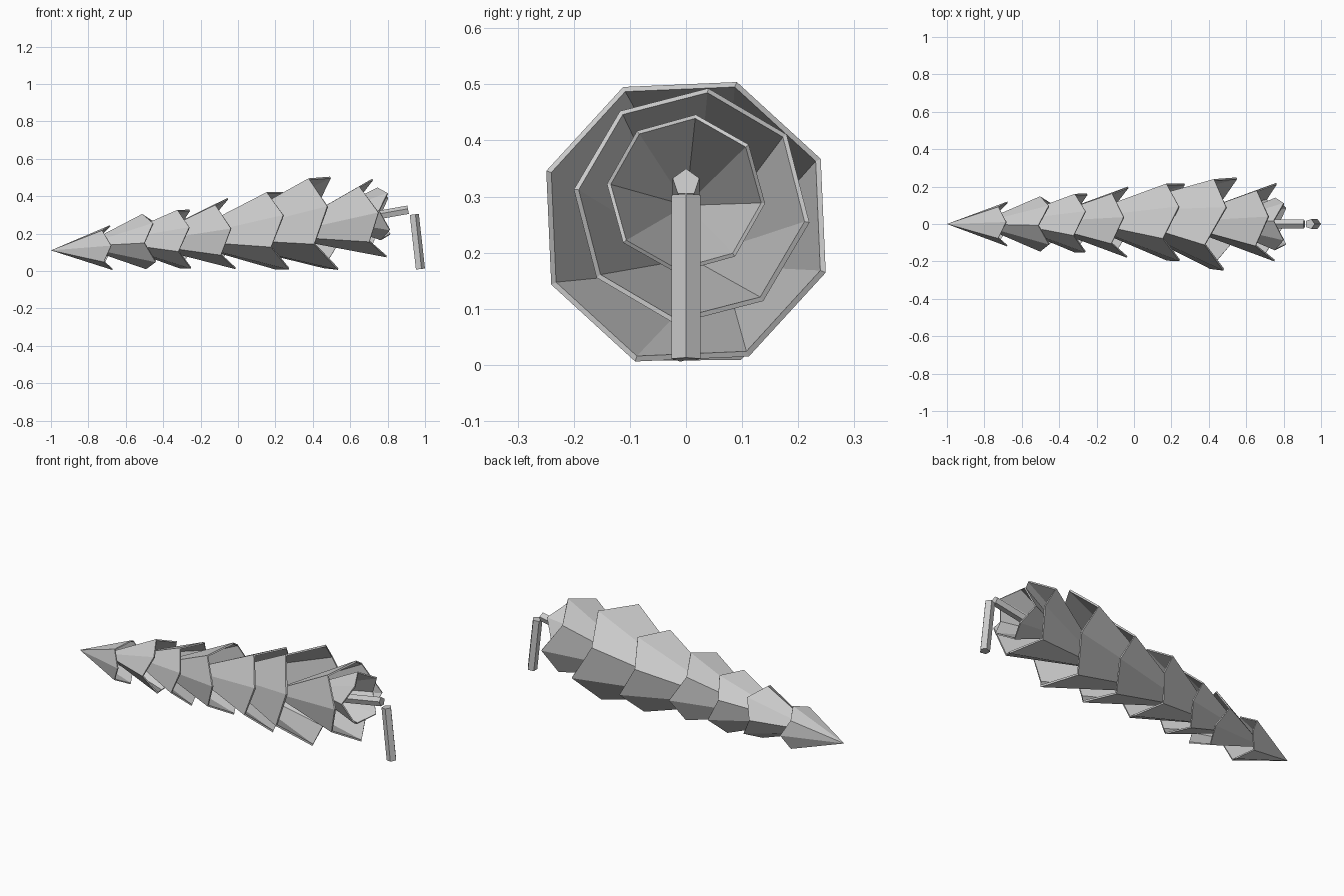
import bpy
import bmesh
from math import sin, cos, tau, radians
from mathutils import Vector

cube = bpy.data.objects.get("Cube")
if cube:
    bpy.data.objects.remove(cube, do_unlink=True)

mat = bpy.data.materials.new("light_grey")
mat.use_nodes = True
grey = (0.6, 0.6, 0.6, 1)
mat.diffuse_color = grey
mat.node_tree.nodes["Principled BSDF"].inputs["Base Color"].default_value = grey


def finish(name, bm):
    mesh = bpy.data.meshes.new(name)
    bm.to_mesh(mesh)
    bm.free()
    mesh.materials.append(mat)
    obj = bpy.data.objects.new(name, mesh)
    bpy.context.collection.objects.link(obj)
    return obj


def scale_cup(name, centre, radius, turn, tilt_y, tilt_z):
    """Eight-sided hollow cone opening towards +x, with a zigzag rim."""
    bm = bmesh.new()
    c = Vector(centre)
    apex = bm.verts.new(c - 2.5 * radius * Vector((1, -tilt_y, tilt_z)))
    rim = []
    for i in range(8):
        a = radians(turn) + i * tau / 8
        dy, dz = radius * cos(a), radius * sin(a)
        zigzag = 0.18 * radius * (1 if i % 2 == 0 else -1)
        rim.append(bm.verts.new(c + Vector((zigzag + tilt_y * dy - tilt_z * dz, dy, dz))))
    for i in range(8):
        bm.faces.new((apex, rim[(i + 1) % 8], rim[i]))
    obj = finish(name, bm)
    wall = obj.modifiers.new("wall", "SOLIDIFY")
    wall.thickness = 0.004 + 0.025 * radius
    wall.offset = -1
    return obj


def five_sided_bar(name, start, end, radius, up):
    """Pentagonal rod between two points, one ridge facing up."""
    start, end = Vector(start), Vector(end)
    axis = (end - start).normalized()
    side = axis.cross(Vector(up)).normalized()
    ridge = side.cross(axis)
    bm = bmesh.new()
    rings = []
    for p in (start, end):
        rings.append([bm.verts.new(p + radius * (cos(i * tau / 5) * ridge + sin(i * tau / 5) * side))
                      for i in range(5)])
    a, b = rings
    for i in range(5):
        j = (i + 1) % 5
        bm.faces.new((a[i], a[j], b[j], b[i]))
    bm.faces.new(a)
    bm.faces.new(b)
    bmesh.ops.recalc_face_normals(bm, faces=bm.faces)
    return finish(name, bm)


# Overlapping cups from the pointed tip to the open end:
# rim centre, radius, turn of the long points, sideways tilt, upward tilt
cups = [
    ((-0.70, 0, 0.125), 0.12, 85, 0, 0.05),
    ((-0.475, 0, 0.157), 0.148, 48, 0, 0.07),
    ((-0.287, 0.005, 0.17), 0.17, 68, 0.02, 0.03),
    ((-0.07, 0.01, 0.2), 0.192, 82, 0, 0.11),
    ((0.215, 0.01, 0.215), 0.224, 68, 0.03, 0.09),
    ((0.465, 0, 0.255), 0.265, 70, 0.1, 0.12),
    ((0.717, 0.01, 0.283), 0.212, 82, 0, 0.18),
    ((0.78, 0, 0.305), 0.142, 38, 0, 0.06),
]
for n, cup in enumerate(cups, 1):
    scale_cup(f"scale_cup_{n}", *cup)

# Stem leaving the last cup and the hanging end piece
five_sided_bar("stem", (0.46, 0, 0.245), (0.91, 0, 0.325), 0.025, (0, 0, 1))
five_sided_bar("hanging_bar", (0.94, 0, 0.302), (0.973, 0, 0.01), 0.027, (1, 0, 0))
